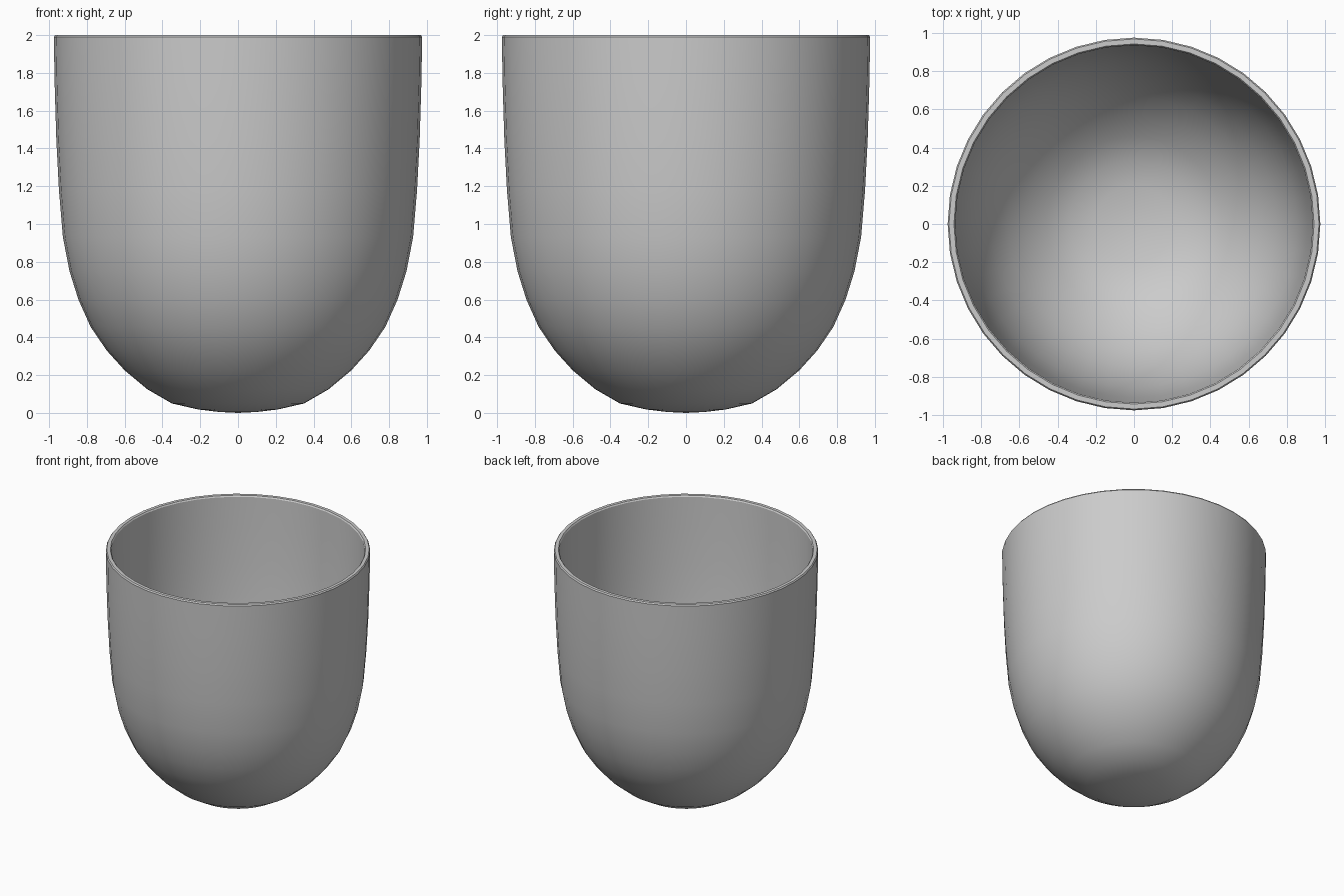
import bpy, bmesh, math
from mathutils import Vector

if "Cube" in bpy.data.objects:
    bpy.data.objects.remove(bpy.data.objects["Cube"])

SIDES = 40
WALL = 0.04

# Outer profile, from bottom centre up to the rim (radius, height)
outer = [Vector(p) for p in [
    (0.0, 0.0), (0.1, 0.005), (0.21, 0.018), (0.35, 0.05), (0.48, 0.125),
    (0.60, 0.225), (0.695, 0.33), (0.78, 0.455), (0.845, 0.60), (0.892, 0.75),
    (0.927, 0.93), (0.948, 1.18), (0.962, 1.45), (0.971, 1.75), (0.975, 1.99)]]


def inset(i):
    """Profile point moved inwards by the wall thickness."""
    a, b = outer[max(i - 1, 0)], outer[min(i + 1, len(outer) - 1)]
    t = (b - a).normalized()
    p = outer[i] + Vector((-t.y, t.x)) * WALL
    return Vector((max(p.x, 0.0), p.y))


inner = [inset(i) for i in range(len(outer))]
inner[0] = Vector((0.0, WALL))
inner[-1] = Vector((0.935, 1.99))

# Closed wall section with a slightly softened rim
profile = outer + [Vector((0.968, 2.0)), Vector((0.942, 2.0))] + inner[::-1]

# Cup body: spin the section around z
bm = bmesh.new()
verts = [bm.verts.new((p.x, 0, p.y)) for p in profile]
edges = [bm.edges.new(pair) for pair in zip(verts, verts[1:])]
bmesh.ops.spin(bm, geom=verts + edges, cent=(0, 0, 0), axis=(0, 0, 1),
               angle=math.tau, steps=SIDES, use_merge=False)
bmesh.ops.remove_doubles(bm, verts=bm.verts[:], dist=0.0005)
bmesh.ops.recalc_face_normals(bm, faces=bm.faces[:])
mesh = bpy.data.meshes.new("cup_body")
bm.to_mesh(mesh)
bm.free()
cup = bpy.data.objects.new("cup_body", mesh)
bpy.context.collection.objects.link(cup)
bpy.context.view_layer.objects.active = cup
cup.select_set(True)
bpy.ops.object.shade_smooth_by_angle(angle=math.radians(30))
